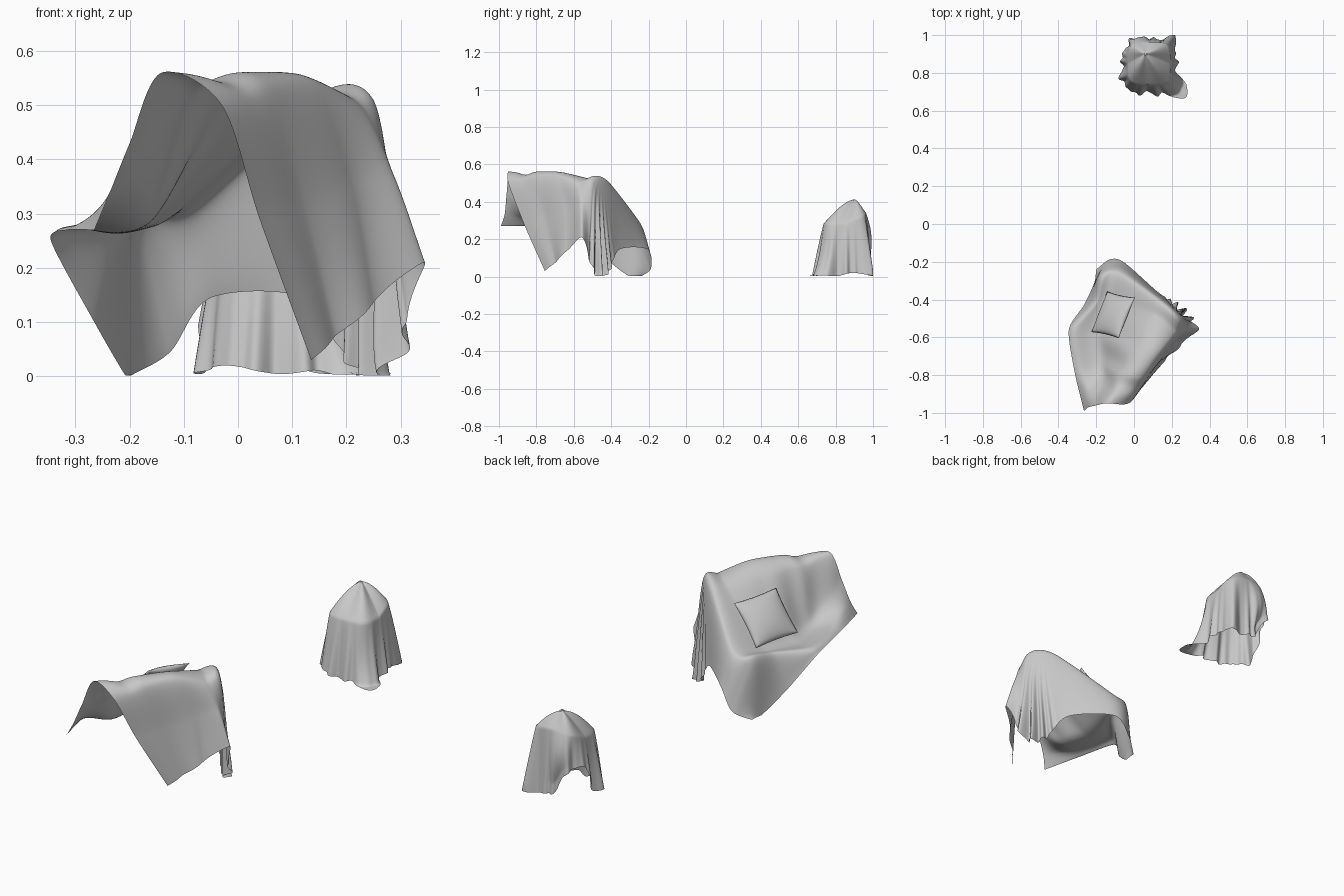
import bpy, bmesh, math
from mathutils import Vector

if "Cube" in bpy.data.objects:
    bpy.data.objects.remove(bpy.data.objects["Cube"], do_unlink=True)

fabric = bpy.data.materials.new("plain grey fabric")
fabric.use_nodes = True
fabric.diffuse_color = (0.58, 0.58, 0.58, 1)
shader = fabric.node_tree.nodes["Principled BSDF"]
shader.inputs["Base Color"].default_value = fabric.diffuse_color
shader.inputs["Roughness"].default_value = 0.8


def surface(name, functions, nu, nv, closed=False):
    """Make one smooth object from functions (u, v) -> point, with u and v in 0..1."""
    bm = bmesh.new()
    for fn in functions:
        grid = [[bm.verts.new(fn(i / nu, j / nv)) for j in range(nv + 1)]
                for i in range(nu + 1)]
        for i in range(nu):
            for j in range(nv):
                bm.faces.new((grid[i][j], grid[i][j + 1],
                              grid[i + 1][j + 1], grid[i + 1][j]))
    bmesh.ops.remove_doubles(bm, verts=bm.verts, dist=0.0002)
    if closed:
        bmesh.ops.recalc_face_normals(bm, faces=bm.faces)
    mesh = bpy.data.meshes.new(name)
    bm.to_mesh(mesh)
    bm.free()
    mesh.materials.append(fabric)
    for poly in mesh.polygons:
        poly.use_smooth = True
    obj = bpy.data.objects.new(name, mesh)
    bpy.context.collection.objects.link(obj)
    return obj


def spline(points, t, slack):
    """Cardinal curve through the points; less slack gives tighter corners."""
    last = len(points) - 1
    i = min(int(t * last), last - 1)
    f = t * last - i
    b, c = points[i], points[i + 1]
    a = points[i - 1] if i > 0 else b * 2 - c
    d = points[i + 2] if i + 2 <= last else c * 2 - b
    start, end = (c - a) * slack, (d - b) * slack
    ease = f * f * (3 - 2 * f)
    return (b.lerp(c, ease) + start * (f * (1 - f) ** 2) - end * (f * f * (1 - f)))


def bell(value, centre, width, power=2):
    return math.exp(-abs((value - centre) / width) ** power)


def row(*points):
    return [Vector(p) for p in points]


# Sofa cover: cross-sections from the seat hem, over the backrest, to the rear hem
open_end = row((-.265, -.99, .27), (-.24, -.97, .33), (-.2, -.96, .43), (-.14, -.95, .56),
               (-.03, -.95, .5), (.04, -.87, .29), (.135, -.755, .03))
near_end = row((-.315, -.78, .27), (-.28, -.77, .285), (-.16, -.77, .3), (-.06, -.79, .535),
               (.05, -.82, .535), (.125, -.75, .31), (.185, -.7, .075))
middle = row((-.345, -.56, .25), (-.31, -.56, .275), (-.17, -.59, .28), (.02, -.63, .52),
             (.135, -.685, .545), (.21, -.64, .35), (.25, -.64, .135))
far_end = row((-.265, -.43, .1), (-.21, -.41, .265), (-.13, -.42, .29), (.1, -.48, .5),
              (.215, -.565, .51), (.285, -.56, .37), (.34, -.555, .21))
side_top = row((-.21, -.31, .005), (-.18, -.27, .265), (-.08, -.26, .305), (.155, -.41, .495),
               (.25, -.49, .485), (.285, -.51, .28), (.31, -.52, .1))
side_hem = row((-.2, -.24, 0), (-.125, -.187, .045), (-.05, -.205, .145), (.12, -.355, .145),
               (.2, -.41, .03), (.25, -.45, 0), (.28, -.48, 0))
sections = [open_end, near_end, middle, far_end, side_top, side_hem]


def sofa_cover(u, v):
    p = spline([spline(s, v, .45) for s in sections], u, .38)
    # tight hanging folds gathered at the rear corner
    du, dv = u - .79, v - .55
    if du > 0 and dv > 0:
        reach = min(1, math.hypot(du, dv) * 2.6) * min(1, du * 8) * min(1, dv * 7)
        out = Vector((p.x - .08, p.y + .56, 0)).normalized()
        p += out * .024 * reach * math.sin(20 * math.atan2(dv, du))
    # soft vertical waves on the rear panel and pulls across the backrest
    wave = Vector((.85, -.5, 0)) * .006
    p += wave * max(0, v - .68) * 3 * math.sin(u * 24) * min(1, u * 5)
    p += wave * bell(v, .42, .1) * math.sin(u * 38 + v * 9) * bell(u, .2, .22)
    # dip in the top of the backrest
    p.z -= .015 * bell(u, .13, .05) * bell(v, .55, .14)
    p.z = max(p.z, .002)
    return p


surface("sofa_cover", [sofa_cover], 110, 120)

# Pillow leaning on the backrest: two puffed sides joined along the seam
top_edge = Vector((.085, .215, -.02))
drop_edge = Vector((-.147, .033, -.175))
pillow_centre = Vector((-.111, -.481, .4))
pillow_normal = drop_edge.cross(top_edge).normalized()


def pillow_side(sign):
    def point(u, v):
        a, b = 2 * u - 1, 2 * v - 1
        puff = (max(0, 1 - a * a) * max(0, 1 - b * b)) ** .6
        pinch_a = 1 - .045 * (1 - b * b)
        pinch_b = 1 - .045 * (1 - a * a)
        return (pillow_centre + top_edge * (a * pinch_a / 2)
                + drop_edge * (b * pinch_b / 2) + pillow_normal * (sign * .035 * puff))
    return point


surface("pillow", [pillow_side(1), pillow_side(-1)], 24, 24, closed=True)

# Stool cover: a peaked crown, square shoulders and a folded skirt
shoulder_centre = Vector((.08, .85, 0))
peak = Vector((.06, .9, .412))
crown_share = .4


def stool_cover(u, v):
    th = 2 * math.pi * (u % 1)
    c, s = math.cos(th), math.sin(th)
    deg = math.degrees(th)
    square = .113 * (c ** 4 + s ** 4) ** -.25
    shoulder_z = .285 + .055 * max(0, s)
    if v < crown_share:
        k = v / crown_share
        p = peak.lerp(shoulder_centre + Vector((c, s, 0)) * square, k)
        p.z = shoulder_z + (peak.z - shoulder_z) * (1 - k ** 1.45)
        # valleys between the peak and the shoulder corners
        p.z -= .006 * math.sin(math.pi * k) * math.cos(4 * th)
        return p
    k = (v - crown_share) / (1 - crown_share)
    fan = bell(deg, 318, 15)
    rear_corner = bell(deg, 45, 16)
    opening = bell(deg, 145, 34, 4)
    flap = bell(deg, 108, 16)
    flare = .032 - .016 * s + .035 * rear_corner
    folds = .7 * math.sin(9 * th + .6) + .6 * math.sin(14 * th + 2) + .3 * math.sin(23 * th)
    r = square + flare * k ** .85 + .012 * k * folds + .09 * fan * k ** 3
    r += .025 * flap * math.sin(math.pi * min(1, k * 1.2))
    p = shoulder_centre + Vector((c, s, 0)) * r
    hem = .012 + .008 * math.sin(5 * th) - .07 * fan + .15 * opening
    p.z = max(.002 + .012 * fan * (1 + folds) * .3, shoulder_z + (hem - shoulder_z) * k)
    p.y = min(p.y, 1)
    return p


surface("stool_cover", [stool_cover], 160, 50)
